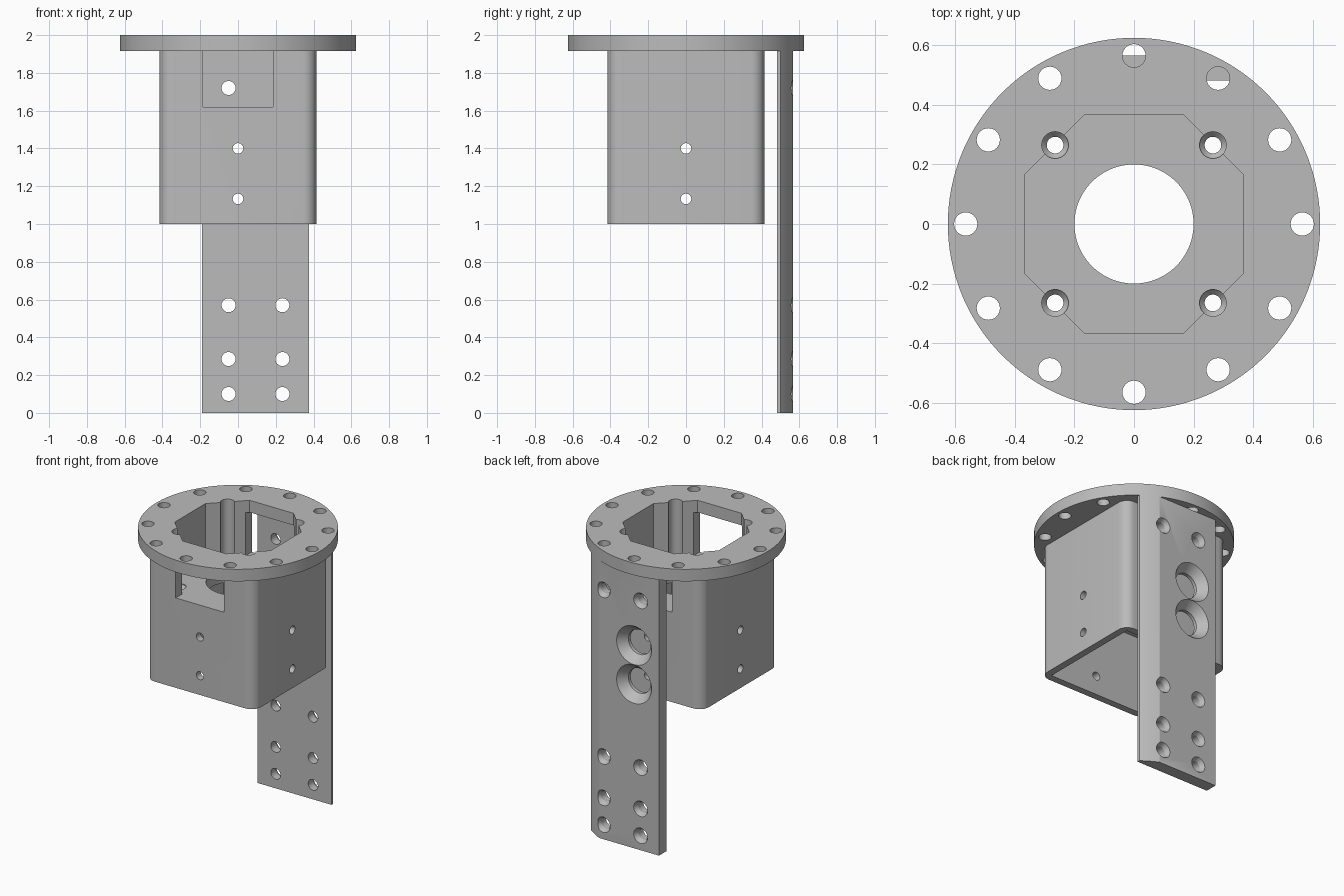
import bpy, bmesh
from math import pi, cos, sin, radians
from mathutils import Matrix

cube = bpy.data.objects.get("Cube")
if cube:
    bpy.data.objects.remove(cube, do_unlink=True)

grey = bpy.data.materials.new("plain grey")
grey.use_nodes = True
COLOUR = (0.5, 0.5, 0.5, 1)
grey.diffuse_color = COLOUR
grey.node_tree.nodes["Principled BSDF"].inputs["Base Color"].default_value = COLOUR

# Key heights and radii
TOP, UNDER, SHELF, SHELF_LOW, RIM = 2.0, 1.917, 1.62, 1.533, 1.0
DISC_R = 0.625
HALF, BORE = 0.415, 0.366
PLATE_FRONT, PLATE_BACK = 0.482, 0.566


def make(name, bm):
    bmesh.ops.recalc_face_normals(bm, faces=bm.faces)
    mesh = bpy.data.meshes.new(name)
    bm.to_mesh(mesh)
    bm.free()
    mesh.materials.append(grey)
    ob = bpy.data.objects.new(name, mesh)
    bpy.context.collection.objects.link(ob)
    return ob


def prism(name, outline, low, high):
    """Extrude a flat outline from one height to another."""
    bm = bmesh.new()
    face = bm.faces.new([bm.verts.new((x, y, low)) for x, y in outline])
    new = bmesh.ops.extrude_face_region(bm, geom=[face])["geom"]
    bmesh.ops.translate(bm, vec=(0, 0, high - low),
                        verts=[v for v in new if isinstance(v, bmesh.types.BMVert)])
    return make(name, bm)


def block(name, x0, x1, y0, y1, z0, z1):
    return prism(name, [(x0, y0), (x1, y0), (x1, y1), (x0, y1)], z0, z1)


def turned(name, profile, matrix=Matrix(), n=32):
    """Solid of revolution from (radius, height) pairs."""
    bm = bmesh.new()
    rings = [[bm.verts.new((r * cos(2 * pi * i / n), r * sin(2 * pi * i / n), h))
              for i in range(n)] for r, h in profile]
    for a, b in zip(rings, rings[1:]):
        for i in range(n):
            j = (i + 1) % n
            bm.faces.new((a[i], a[j], b[j], b[i]))
    bm.faces.new(rings[0])
    bm.faces.new(rings[-1])
    bm.transform(matrix)
    return make(name, bm)


def carve(target, cutter, operation='DIFFERENCE'):
    """Apply a boolean and throw the cutter away."""
    cutter.hide_render = True
    mod = target.modifiers.new("cut", 'BOOLEAN')
    mod.operation = operation
    mod.solver = 'EXACT'
    mod.object = cutter
    graph = bpy.context.evaluated_depsgraph_get()
    mesh = bpy.data.meshes.new_from_object(target.evaluated_get(graph))
    target.modifiers.clear()
    target.data = mesh
    bpy.data.objects.remove(cutter, do_unlink=True)


def at(x, y, z=0):
    return Matrix.Translation((x, y, z))


ALONG_Y = Matrix.Rotation(-pi / 2, 4, 'X')
ALONG_X = Matrix.Rotation(pi / 2, 4, 'Y')


def octagon_cutter():
    s = 0.167
    pts = [(BORE, -s), (BORE, s), (s, BORE), (-s, BORE),
           (-BORE, s), (-BORE, -s), (-s, -BORE), (s, -BORE)]
    return prism("octagon_cutter", pts, SHELF, TOP + 0.1)


def screw_cutters():
    """Corner screw channels ending in a countersink in the shelf."""
    profile = [(0.028, 1.4), (0.028, SHELF - 0.025), (0.045, SHELF - 0.006), (0.045, TOP + 0.1)]
    return [turned("screw_cutter", profile, at(x, y))
            for x in (-0.265, 0.265) for y in (-0.265, 0.265)]


# Flange: round disc with octagonal opening and a ring of bolt holes
flange = turned("flange", [(DISC_R, UNDER), (DISC_R, TOP)], n=128)
carve(flange, octagon_cutter())
for cutter in screw_cutters():
    carve(flange, cutter)
for k in range(12):
    a = radians(30 * k)
    carve(flange, turned("bolt_cutter", [(0.039, UNDER - 0.1), (0.039, TOP + 0.1)],
                         at(0.565 * cos(a), 0.565 * sin(a))))

# Housing: square tube with rounded corners
ROUND = 0.07
outline = []
for quarter, (sx, sy) in enumerate([(1, 1), (-1, 1), (-1, -1), (1, -1)]):
    for step in range(9):
        a = pi / 2 * (quarter + step / 8)
        outline.append((sx * (HALF - ROUND) + ROUND * cos(a),
                        sy * (HALF - ROUND) + ROUND * sin(a)))
housing = prism("housing", outline, RIM, UNDER)
carve(housing, block("socket_cutter", -BORE, BORE, -BORE, BORE, RIM - 0.1, SHELF_LOW))
carve(housing, octagon_cutter())
carve(housing, turned("shelf_hole_cutter", [(0.2, 1.4), (0.2, 1.8)], n=96))
for cutter in screw_cutters():
    carve(housing, cutter)
# Front and back windows above the shelf
carve(housing, block("window_cutter", -0.185, 0.185, -0.6, 0.6, SHELF, TOP + 0.1))
# Cross holes through all four walls
for z in (1.133, 1.4):
    for turn in (ALONG_X, ALONG_Y):
        carve(housing, turned("cross_cutter", [(0.028, -0.6), (0.028, 0.6)], at(0, 0, z) @ turn))

# Mounting plate: hangs from the flange, its edge trimmed to the disc radius
plate = block("mounting_plate", -0.19, 0.375, PLATE_FRONT, PLATE_BACK, 0, UNDER)
carve(plate, turned("trim_cylinder", [(DISC_R, -0.1), (DISC_R, TOP + 0.1)], n=128), 'INTERSECT')


def countersink(r_in, r_out, depth):
    slope = (r_out - r_in) / depth
    return [(r_in, PLATE_FRONT - 0.03), (r_in, PLATE_BACK - depth),
            (r_out + slope * 0.03, PLATE_BACK + 0.03)]


for z in (0.1, 0.285, 0.57, 1.72):
    for x in (-0.05, 0.235):
        carve(plate, turned("plate_hole_cutter", countersink(0.037, 0.053, 0.03),
                            at(x, 0, z) @ ALONG_Y))
for z in (1.133, 1.4):
    carve(plate, turned("access_cutter", countersink(0.085, 0.133, 0.06),
                        at(0, 0, z) @ ALONG_Y, n=64))

# Smooth curved walls, keep edges crisp
for ob in (flange, housing, plate):
    bpy.ops.object.select_all(action='DESELECT')
    ob.select_set(True)
    bpy.context.view_layer.objects.active = ob
    bpy.ops.object.shade_smooth_by_angle(angle=radians(25))
